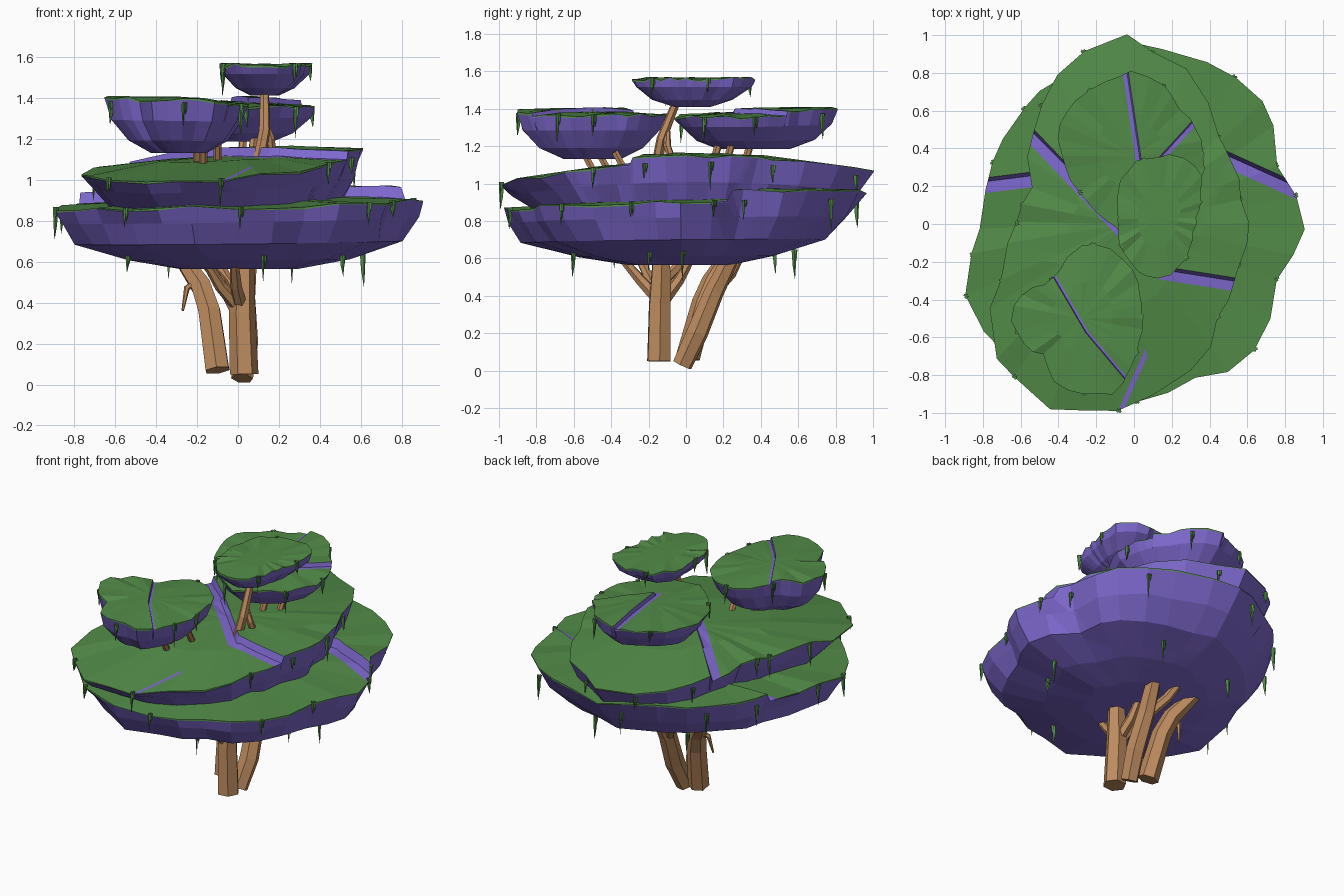
import bpy, bmesh, math, random
from mathutils import Vector

random.seed(4)
cube = bpy.data.objects.get("Cube")
if cube:
    bpy.data.objects.remove(cube, do_unlink=True)


def material(name, colour):
    mat = bpy.data.materials.new(name)
    mat.use_nodes = True
    mat.diffuse_color = (*colour, 1)
    mat.node_tree.nodes["Principled BSDF"].inputs["Base Color"].default_value = (*colour, 1)
    return mat


GRASS = material("grass green", (0.085, 0.26, 0.065))
ROCK = material("violet rock", (0.21, 0.14, 0.62))
BARK = material("brown bark", (0.51, 0.26, 0.115))


def add_object(name, bm, *mats):
    bmesh.ops.recalc_face_normals(bm, faces=bm.faces)
    mesh = bpy.data.meshes.new(name)
    bm.to_mesh(mesh)
    bm.free()
    for mat in mats:
        mesh.materials.append(mat)
    bpy.context.collection.objects.link(bpy.data.objects.new(name, mesh))


def outline(radii, centre):
    """Ragged closed outline from radii at equal angles, two points per radius."""
    points, n = [], len(radii)
    for i in range(2 * n):
        r = radii[i // 2] if i % 2 == 0 else (radii[i // 2] + radii[(i // 2 + 1) % n]) / 2
        r *= random.uniform(0.97, 1.025)
        a = math.pi * i / n + random.uniform(-0.04, 0.04)
        points.append(Vector((centre[0] + r * math.cos(a), centre[1] + r * math.sin(a))))
    return points


def cut_crack(bm, height, path, width, step, join):
    """Split the slab along a path: bare rock floor and wall, ground to its left raised."""
    path = [Vector(p) for p in path]
    span = (path[-1] - path[0]).length
    legs = []
    for a, b in zip(path, path[1:]):
        normal = Vector((a.y - b.y, b.x - a.x)).normalized()
        legs.append((a, normal))
        for offset in (-0.5, 0.25, 0.5):
            p = a + normal * offset * width
            bmesh.ops.bisect_plane(bm, geom=bm.verts[:] + bm.edges[:] + bm.faces[:],
                                   plane_co=(*p, 0), plane_no=(*normal, 0))

    def side(co):
        return join([(co.xy - a).dot(normal) for a, normal in legs])

    for f in bm.faces:
        c = f.calc_center_median()
        if abs(side(c)) < width / 2 - 0.001 and (step or (c.xy - path[0]).length < span):
            f.material_index = 1
    for v in bm.verts:
        if side(v.co) > width / 2 - 0.001 and v.co.z > height(v.co.x, v.co.y) - 0.03:
            v.co.z += step


def add_vines(name, rim, mid, height, vines, inset=1.003):
    """Thin strands hanging from the rim, each with a shorter one beside it."""
    bm = bmesh.new()
    for k in range(vines):
        i = int((k + random.random() * 0.8) * len(rim) / vines) % len(rim)
        p = mid + (rim[i] - mid) * inset
        z = height(*p)
        out = (p - mid).normalized()
        side = Vector((-out.y, out.x)) * 0.008
        for offset, length in ((0, random.uniform(0.08, 0.17)), (1.6, random.uniform(0.03, 0.07))):
            c = p + side * offset
            corners = [c + side, c - out * 0.02, c - side, c + out * 0.008]
            loop = [bm.verts.new((*q, z + 0.006)) for q in corners]
            knee = [bm.verts.new((*(c + (q - c) * 0.7), z - length * 0.5)) for q in corners]
            tip = bm.verts.new((*c, z - length))
            bm.faces.new(loop)
            for a in range(4):
                b = (a + 1) % 4
                bm.faces.new((loop[a], knee[a], knee[b], loop[b]))
                bm.faces.new((knee[a], tip, knee[b]))
    add_object(name, bm, GRASS)


def canopy(name, centre, radii, height, bottom, rings, dome, vines, cracks=(), undercut=0):
    """Flat-topped island: grass cap with a lip, then rock rings down to the underside."""
    bm = bmesh.new()
    mid = Vector(centre)
    rim = outline(radii, centre)
    count = len(rim)

    def ring(scale, z_of, wobble, tuck=0):
        verts = []
        for p in rim:
            s = scale * random.uniform(1 - wobble, 1 + wobble) * (1 - tuck * max(0, p.y))
            q = mid + (p - mid) * s
            verts.append(bm.verts.new((q.x, q.y, z_of(p, q))))
        return verts

    def bridge(upper, lower, slot):
        for i in range(count):
            j = (i + 1) % count
            bm.faces.new((upper[i], lower[i], lower[j], upper[j])).material_index = slot

    # grass top
    top = bm.verts.new((*mid, height(*mid) + dome))
    inner = ring(0.5, lambda p, q: height(*q) + dome * random.uniform(0.6, 0.9), 0.05)
    edge = ring(1, lambda p, q: height(*q) + random.uniform(-0.012, 0.012), 0)
    for i in range(count):
        bm.faces.new((top, inner[i], inner[(i + 1) % count]))
    bridge(inner, edge, 0)
    # thin ragged grass lip
    last = []
    for v in edge:
        last.append(bm.verts.new(v.co - Vector((0, 0, random.uniform(0.002, 0.012)))))
    bridge(edge, last, 0)
    # rock sides and underside, tucked in further at the back
    for scale, drop in rings:
        low = ring(scale, lambda p, q: height(*p) * (1 - drop) + bottom * drop, 0.025,
                   undercut * drop)
        bridge(last, low, 1)
        last = low
    bm.faces.new(last[::-1]).material_index = 1
    for crack in cracks:
        cut_crack(bm, height, *crack)
    add_object(name, bm, GRASS, ROCK)
    add_vines(name + "_vines", rim, mid, height, vines)
    return rim


def branch(name, *points):
    """Six-sided limb through points of (x, y, z, radius)."""
    curve = bpy.data.curves.new(name, "CURVE")
    curve.dimensions = "3D"
    curve.bevel_depth = 1
    curve.bevel_resolution = 1
    curve.use_fill_caps = True
    spline = curve.splines.new("POLY")
    spline.points.add(len(points) - 1)
    spline.use_smooth = False
    for sp, (x, y, z, r) in zip(spline.points, points):
        sp.co = (x, y, z, 1)
        sp.radius = r
    curve.materials.append(BARK)
    bpy.context.collection.objects.link(bpy.data.objects.new(name, curve))


# two broad lower canopies
base_rim = canopy(
    "lower_canopy", (0, 0),
    [.92, .84, .93, .96, .95, .88, .83, .82, .8, .95, .97, 1.0, .97, .88, .93, .82],
    lambda x, y: 0.885 + 0.02 * x + 0.02 * y, 0.565,
    [(0.96, 0.25), (0.89, 0.6), (0.6, 0.86), (0.33, 1)], 0.03, 12,
    [([(-.74, .21), (.45, .36), (.76, .22)], .08, .055, max)], 0.25)
add_vines("underside_vines", base_rim, Vector((0, 0)), lambda x, y: 0.64, 6, 0.68)
canopy("middle_canopy", (-0.05, 0),
       [.65, .64, .68, .87, 1.0, .85, .68, .54, .57, .71, .96, 1.04, .98, .86, .71, .65],
       lambda x, y: 1.085 + 0.04 * x + 0.01 * y - 0.07 * y * y, 0.82,
       [(0.93, 0.35), (0.82, 0.8), (0.6, 1)], 0.035, 12,
       [([(-.53, .45), (.15, -.26), (.53, -.32)], .07, .04, min),
        ([(-.04, -.92), (.1, -.6)], .025, 0, min)])

# three small upper canopies
canopy("front_canopy", (-0.28, -0.5),
       [.32, .34, .38, .41, .38, .28, .26, .34, .37, .34, .28, .37, .41, .43, .38, .33],
       lambda x, y: 1.365 - 0.02 * x, 1.13,
       [(0.92, 0.35), (0.7, 0.75), (0.38, 1)], 0.015, 6,
       [([(-.09, -.76), (-.25, -.57), (-.39, -.33)], .016, .02, max)])
canopy("back_canopy", (0, 0.36),
       [.37, .36, .35, .41, .44, .42, .42, .42, .39, .36, .34, .38, .42, .39, .39, .38],
       lambda x, y: 1.36 - 0.04 * x + 0.02 * y, 1.185,
       [(0.93, 0.3), (0.72, 0.75), (0.45, 1)], 0.015, 6,
       [([(-.03, .7), (.04, .23), (.36, .58)], .03, .025, min)])
canopy("top_canopy", (0.13, 0.03),
       [.2, .24, .32, .35, .33, .32, .28, .23, .21, .23, .26, .3, .32, .28, .23, .2],
       lambda x, y: 1.56, 1.41,
       [(0.94, 0.3), (0.65, 0.75), (0.3, 1)], 0.006, 5)

# trunks
branch("front_trunk", (.03, -.145, .05, .07), (.02, -.14, .35, .065), (.03, -.13, .64, .05))
branch("left_trunk", (-.1, .01, .07, .065), (-.14, .09, .36, .06), (-.18, .14, .48, .055),
       (-.29, .24, .64, .04))
branch("back_trunk", (.02, -.02, .03, .055), (.04, .06, .2, .06), (.03, .15, .42, .055),
       (.05, .26, .64, .045))

# limbs under the lower canopy
for name, end in (("front_limb", (-.02, -.36)), ("side_limb", (-.17, -.26)), ("rear_limb", (-.02, .04))):
    branch(name, (.02, -.13, .36, .035), (end[0] * .5, end[1] * .5 - .06, .48, .03), (*end, .62, .02))
branch("left_limb", (-.02, -.13, .38, .03), (-.08, -.1, .5, .03), (-.18, .02, .62, .025))
branch("left_twig", (-.2, .15, .5, .02), (-.25, .12, .47, .015), (-.27, .1, .36, .006))
branch("back_limb", (.03, .13, .4, .035), (-.06, .24, .52, .03), (-.12, .3, .64, .025))

# limbs holding the upper canopies
branch("top_limb", (.1, -.16, 1.08, .03), (.13, -.13, 1.24, .028), (.13, -.05, 1.44, .022))
branch("top_side_limb", (.17, -.06, 1.08, .025), (.16, -.1, 1.2, .02), (.13, -.1, 1.28, .018))
for i, (x, y) in enumerate([(-.17, -.55), (-.2, -.47), (-.1, -.38)]):
    branch(f"front_canopy_limb_{i + 1}", (x, y + .07, 1.04, .02), (x, y, 1.17, .02))
for i, (x, y) in enumerate([(.08, .18), (.16, .25), (.03, .35)]):
    branch(f"back_canopy_limb_{i + 1}", (x - .02, y - .05, 1.06, .02), (x, y, 1.23, .02))
